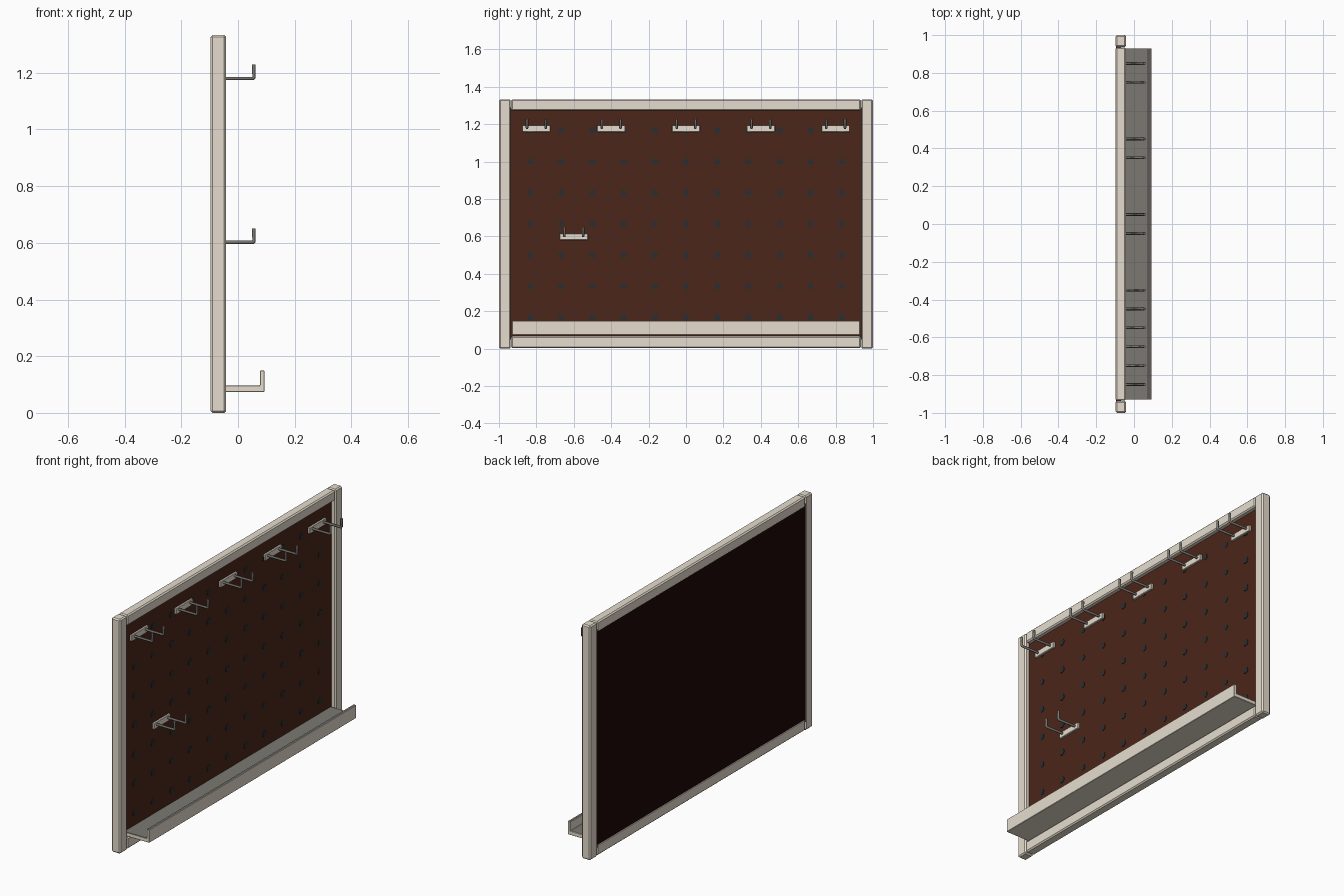
import bpy
import bmesh
from math import pi
from mathutils import Matrix, Vector

cube = bpy.data.objects.get("Cube")
if cube:
    bpy.data.objects.remove(cube, do_unlink=True)


def material(name, rgb):
    mat = bpy.data.materials.new(name)
    mat.use_nodes = True
    mat.diffuse_color = (*rgb, 1)
    mat.node_tree.nodes["Principled BSDF"].inputs["Base Color"].default_value = (*rgb, 1)
    return mat


paint = material("warm white paint", (0.79, 0.72, 0.62))
grey = material("warm grey metal", (0.2, 0.19, 0.17))
brown = material("brown hardboard", (0.07, 0.019, 0.01))
dark_brown = material("dark brown backing", (0.012, 0.002, 0.002))
slate = material("dark slate", (0.025, 0.027, 0.028))


def finish(bm, name, mat, bevel=0):
    mesh = bpy.data.meshes.new(name)
    bm.to_mesh(mesh)
    bm.free()
    mesh.materials.append(mat)
    obj = bpy.data.objects.new(name, mesh)
    bpy.context.collection.objects.link(obj)
    if bevel:
        mod = obj.modifiers.new("edge", "BEVEL")
        mod.width = bevel
        mod.segments = 1
    return obj


def box(name, x, y, z, mat, bevel=0):
    """Box from (min, max) ranges."""
    bm = bmesh.new()
    bmesh.ops.create_cube(bm, size=1)
    for v in bm.verts:
        v.co = [r[0] if c < 0 else r[1] for c, r in zip(v.co, (x, y, z))]
    return finish(bm, name, mat, bevel)


def extrude_profile(name, points, half, mat, bevel=0):
    """Extrude an (x, z) outline along y."""
    bm = bmesh.new()
    face = bm.faces.new([bm.verts.new((x, -half, z)) for x, z in points])
    out = bmesh.ops.extrude_face_region(bm, geom=[face])
    moved = [g for g in out["geom"] if isinstance(g, bmesh.types.BMVert)]
    bmesh.ops.translate(bm, verts=moved, vec=(0, 2 * half, 0))
    bmesh.ops.recalc_face_normals(bm, faces=bm.faces)
    return finish(bm, name, mat, bevel)


def colour_facing(obj, direction, mat):
    """Give faces that point along a direction another colour."""
    obj.data.materials.append(mat)
    for poly in obj.data.polygons:
        if poly.normal.dot(Vector(direction)) > 0.7:
            poly.material_index = 1


BACK, FRONT = -0.097, -0.042      # frame depth
BOARD = -0.068                    # board surface
INNER, TOP = 0.935, 1.333

# Frame
box("left_post", (BACK, FRONT), (INNER + 0.002, 1), (0, TOP), paint, 0.007)
box("right_post", (BACK, FRONT), (-1, -INNER - 0.002), (0, TOP), paint, 0.007)
box("top_rail", (BACK, FRONT), (-INNER, INNER), (1.273, TOP), paint, 0.007)
box("bottom_rail", (BACK, FRONT), (-INNER, INNER), (0.003, 0.068), paint, 0.007)

# Board with a darker back
board = box("board", (-0.094, BOARD), (-0.94, 0.94), (0.05, 1.29), brown)
colour_facing(board, (-1, 0, 0), dark_brown)

# Peg holes, as thin discs on a regular grid
bm = bmesh.new()
for row in range(1, 8):
    for col in range(-5, 6):
        place = Matrix.Translation((BOARD, col / 6, row / 6)) @ Matrix.Rotation(pi / 2, 4, "Y")
        bmesh.ops.create_cone(bm, cap_ends=True, segments=8, radius1=0.018,
                              radius2=0.018, depth=0.005, matrix=place)
finish(bm, "peg_holes", slate)

# Tray with upturned lip and grey upper faces
tray = extrude_profile("tray", [(BOARD, 0.074), (0.093, 0.074), (0.093, 0.149),
                                (0.077, 0.149), (0.077, 0.097), (BOARD, 0.097)],
                       0.93, paint, 0.002)
colour_facing(tray, (0, 0, 1), grey)


def prong(name, y, z):
    """Round bar with an upturned end."""
    curve = bpy.data.curves.new(name, "CURVE")
    curve.dimensions = "3D"
    curve.bevel_depth = 0.007
    curve.bevel_resolution = 1
    curve.use_fill_caps = True
    spline = curve.splines.new("POLY")
    path = [(BOARD, 0), (0.053, 0), (0.056, 0.003), (0.056, 0.049)]
    spline.points.add(len(path) - 1)
    for p, (x, dz) in zip(spline.points, path):
        p.co = (x, y, z + dz, 1)
    curve.materials.append(grey)
    bpy.context.collection.objects.link(bpy.data.objects.new(name, curve))


# Double hooks
hooks = [(-0.8 + 0.4 * i, 1.18) for i in range(5)] + [(-0.6, 0.602)]
for i, (y, z) in enumerate(hooks, 1):
    box(f"hook_plate_{i}", (BOARD, -0.055), (y - 0.075, y + 0.075),
        (z - 0.021, z + 0.014), paint, 0.002)
    for side, dy in (("right", -0.05), ("left", 0.05)):
        prong(f"hook_prong_{side}_{i}", y + dy, z)
